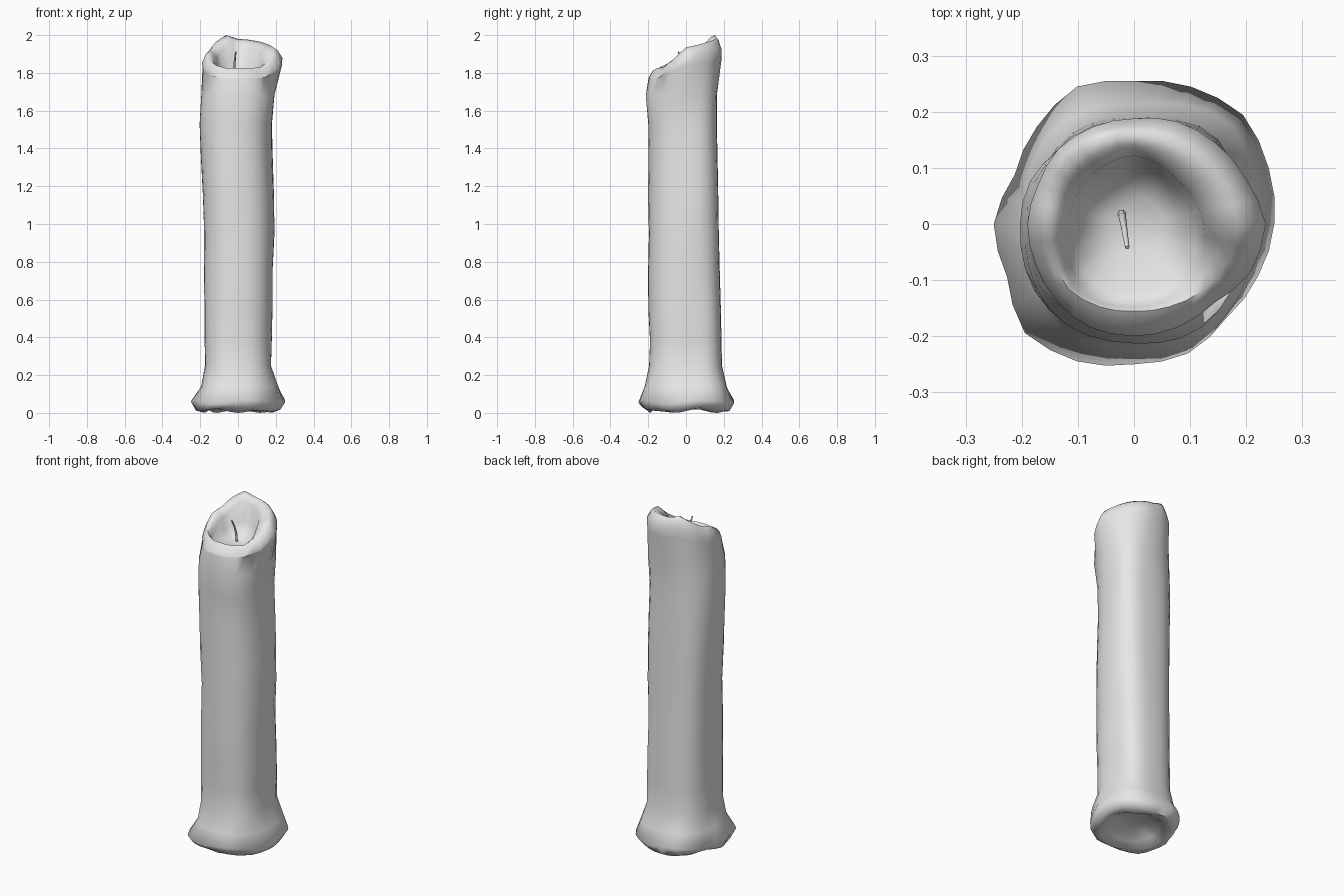
import bpy, bmesh, math
from mathutils import Vector, noise

cube = bpy.data.objects.get("Cube")
if cube:
    bpy.data.objects.remove(cube)

SEG = 32


def material(name, rgb):
    m = bpy.data.materials.new(name)
    m.use_nodes = True
    m.diffuse_color = (*rgb, 1)
    bsdf = m.node_tree.nodes["Principled BSDF"]
    bsdf.inputs["Base Color"].default_value = (*rgb, 1)
    bsdf.inputs["Roughness"].default_value = 0.6
    return m


wax = material("pale grey wax", (0.8, 0.8, 0.8))


def around(table, i):
    """Value of an evenly spaced table of angles at segment i."""
    f = i * len(table) / SEG
    k = int(f)
    a, b = table[k % len(table)], table[(k + 1) % len(table)]
    return a + (b - a) * (f - k)


def oval(i, x0, x1, y0, y1):
    """Radius of a squarish oval with its own reach on each of four sides."""
    c, s = math.cos(math.tau * i / SEG), math.sin(math.tau * i / SEG)
    power = 3.3 if c > 0 and s > 0 else 2.45
    u, v = abs(c) / (x1 if c > 0 else x0), abs(s) / (y1 if s > 0 else y0)
    return (u ** power + v ** power) ** (-1 / power)


def point(i, r, z):
    a = math.tau * i / SEG
    return Vector((r * math.cos(a), r * math.sin(a), z))


def ring(radius, height):
    """One loop of points from two functions of the segment."""
    return [point(i, radius(i), height(i)) for i in range(SEG)]


# Outlines around the candle, starting at +x and turning to +y
foot = [.25, .26, .275, .265, .255, .265, .245, .23,
        .25, .245, .275, .265, .25, .25, .235, .24]
lip_height = [1.935, 1.95, 1.965, 1.975, 1.98, 2.0, 1.965, 1.925,
              1.91, 1.87, 1.84, 1.825, 1.825, 1.825, 1.83, 1.87]
lip_crest = [.185, .175, .165, .16, .16, .165, .165, .155,
             .155, .155, .165, .16, .155, .16, .17, .18]
lip_outer = [.235, .215, .205, .198, .188, .188, .19, .185,
             .19, .19, .195, .2, .2, .2, .2, .225]
lip_inner = [.125, .115, .11, .115, .122, .118, .115, .115,
             .115, .125, .145, .145, .14, .14, .14, .135]

# Shaft levels: height, then reach to -x, +x, -y, +y
shaft = [(.14, .195, .215, .225, .215), (.25, .175, .18, .205, .19),
         (.38, .175, .185, .2, .187), (.55, .175, .185, .203, .184),
         (.75, .18, .178, .198, .18), (.95, .183, .185, .193, .176),
         (1.15, .188, .185, .2, .172), (1.35, .192, .182, .195, .167),
         (1.53, .195, .178, .197, .162), (1.68, .188, .19, .212, .162)]


def outer(i): return around(lip_outer, i)
def crest(i): return around(lip_crest, i)
def inner(i): return around(lip_inner, i)
def top(i): return around(lip_height, i)
def base(i): return around(foot, i)


# Hollow underside and flared foot
rings = [ring(lambda i: .08, lambda i: .075),
         ring(lambda i: base(i) * .58, lambda i: .04),
         ring(lambda i: base(i) * .76, lambda i: .012 + .01 * math.sin(i * .98)),
         ring(lambda i: base(i) * .9, lambda i: .02 + .01 * math.sin(i * .6)),
         ring(base, lambda i: .06 + .01 * math.sin(i * .8))]
# Shaft with melted ripples, calmer at the back
for z, *reach in shaft:
    rings.append(ring(
        lambda i: oval(i, *reach) + (.004 if 2 < i < 14 else .014)
        * noise.noise(point(i, .9, z * 1.6)),
        lambda i: z))
# Melted lip, then the inner wall and the wax pool
rings += [ring(lambda i: outer(i) * .99, lambda i: top(i) * .6 + .68),
          ring(outer, lambda i: top(i) - .055),
          ring(lambda i: (outer(i) + crest(i)) / 2, lambda i: top(i) - .015),
          ring(crest, top),
          ring(lambda i: (inner(i) + crest(i)) / 2, lambda i: top(i) - .01),
          ring(inner, lambda i: top(i) - .035),
          ring(lambda i: inner(i) * .88, lambda i: top(i) * .35 + 1.145),
          ring(lambda i: .05, lambda i: 1.765)]

bm = bmesh.new()
loops = [[bm.verts.new(p) for p in points] for points in rings]
for low, high in zip(loops, loops[1:]):
    for i in range(SEG):
        j = (i + 1) % SEG
        bm.faces.new((low[i], low[j], high[j], high[i]))
bm.faces.new(list(reversed(loops[0])))
bm.faces.new(loops[-1])

# Stand the candle on the ground
drop = min(v.co.z for v in bm.verts)
for v in bm.verts:
    if v.co.z < .1:
        v.co.z -= drop
mesh = bpy.data.meshes.new("candle_body")
bm.to_mesh(mesh)
bm.free()
body = bpy.data.objects.new("candle_body", mesh)
bpy.context.collection.objects.link(body)
mesh.materials.append(wax)

# Leaning wick
curve = bpy.data.curves.new("wick", "CURVE")
curve.dimensions = "3D"
curve.bevel_depth = .008
curve.bevel_resolution = 1
curve.use_fill_caps = True
path = [(-.022, .02, 1.74), (-.021, .014, 1.81), (-.017, -.01, 1.865), (-.012, -.042, 1.912)]
spline = curve.splines.new("POLY")
spline.points.add(len(path) - 1)
for k, (p, co) in enumerate(zip(spline.points, path)):
    p.co = (*co, 1)
    p.radius = 1 - .17 * k
curve.materials.append(wax)
wick = bpy.data.objects.new("wick", curve)
bpy.context.collection.objects.link(wick)

# Smooth shading with sharp edges kept
bpy.ops.object.select_all(action="DESELECT")
body.select_set(True)
bpy.context.view_layer.objects.active = body
bpy.ops.object.shade_smooth_by_angle(angle=math.radians(75))
